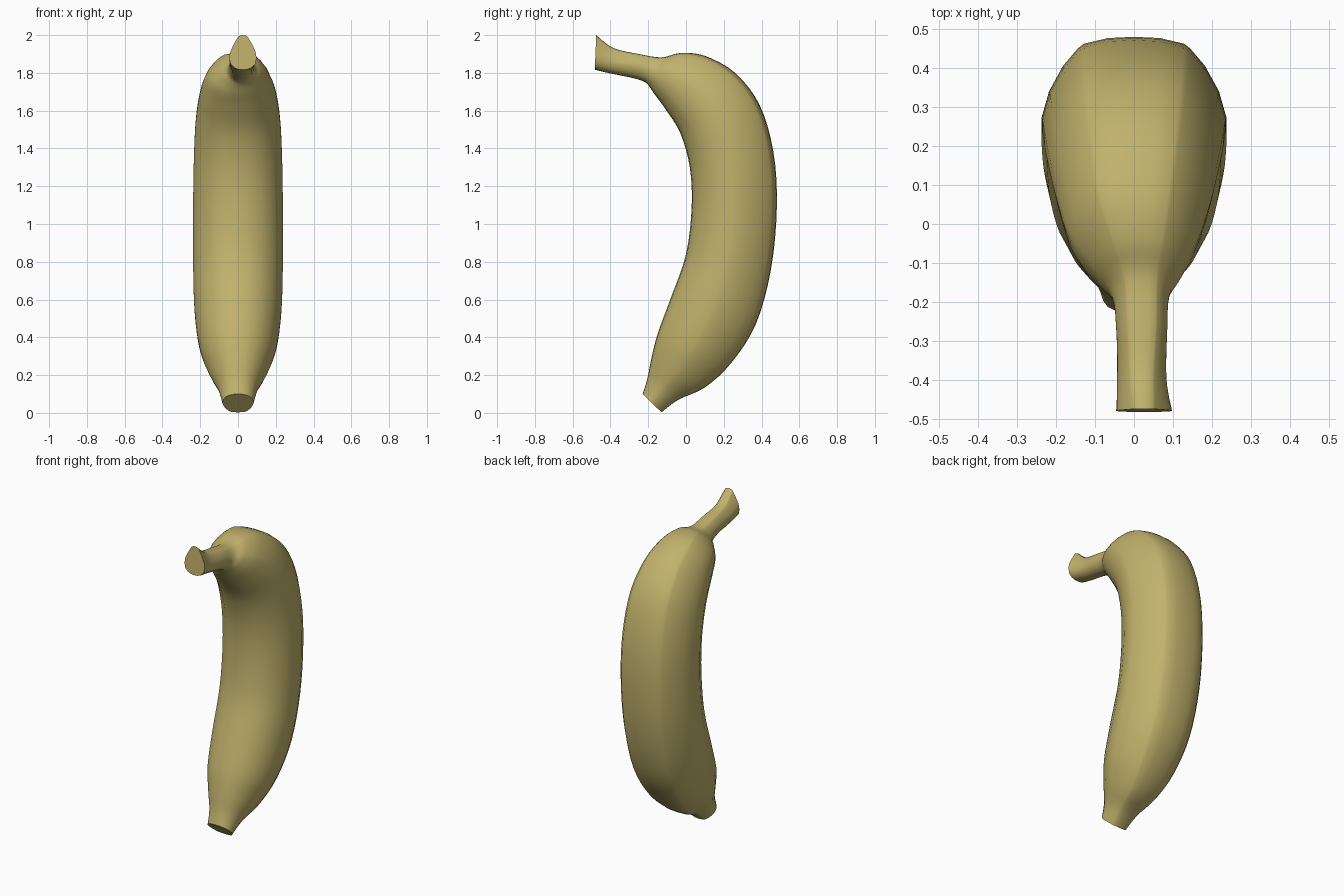
import bpy, bmesh
from mathutils import Vector

if "Cube" in bpy.data.objects:
    bpy.data.objects.remove(bpy.data.objects["Cube"])

# Side-view sections: inner (y, z), outer (y, z), half width, x centre, taper of the outer side
SECTIONS = [
    (-.23, .10, -.13, .003, .085, 0, .1),
    (-.205, .18, -.04, .07, .105, 0, 0),
    (-.183, .29, .10, .135, .155, 0, 0),
    (-.15, .42, .24, .265, .205, 0, 0),
    (-.08, .61, .37, .47, .232, 0, 0),
    (.0, .84, .45, .76, .24, 0, 0),
    (.03, 1.09, .481, 1.09, .24, 0, 0),
    (.02, 1.30, .463, 1.38, .236, 0, 0),
    (-.03, 1.48, .39, 1.63, .225, 0, 0),
    (-.11, 1.61, .26, 1.80, .20, 0, 0),
    (-.165, 1.685, .10, 1.89, .165, 0, 0),
    (-.20, 1.735, -.03, 1.905, .115, .01, 0),
    (-.23, 1.757, -.13, 1.882, .075, .017, 0),
    (-.30, 1.777, -.25, 1.90, .066, .02, 0),
    (-.40, 1.797, -.385, 1.932, .066, .02, .2),
    (-.483, 1.817, -.475, 2.0, .076, .026, .45),
]

# Half cross-section (width, depth): soft ridges at the back corners and sides
HALF = [(0, 1), (.28, .985), (.54, .92), (.60, .87), (.76, .67), (.91, .38), (.99, .08),
        (.99, -.08), (.93, -.35), (.77, -.66), (.5, -.89), (.24, -.98), (0, -1)]
RING = HALF + [(-w, t) for w, t in HALF[-2:0:-1]]


def spline(a, b, c, d, t):
    return .5 * (2*b + (c-a)*t + (2*a - 5*b + 4*c - d)*t*t + (3*b - a - 3*c + d)*t**3)


# Smoothly interpolated sections
rows = []
last = len(SECTIONS) - 1
STEPS = 4
for i in range(last):
    quad = [SECTIONS[max(0, min(last, i + k))] for k in (-1, 0, 1, 2)]
    for s in range(STEPS):
        rows.append([spline(*vals, s / STEPS) for vals in zip(*quad)])
rows.append(list(SECTIONS[-1]))

# Loft the fruit and its stem as one skin
bm = bmesh.new()
loops = []
for iy, iz, oy, oz, hw, cx, taper in rows:
    inner, outer = Vector((0, iy, iz)), Vector((0, oy, oz))
    mid, half = (inner + outer) / 2, (outer - inner) / 2
    loops.append([bm.verts.new(mid + half * t + Vector((cx + hw * w * (1 - taper * (t + .3) / 1.3), 0, 0)))
                  for w, t in RING])
n = len(RING)
for a, b in zip(loops, loops[1:]):
    for k in range(n):
        bm.faces.new((a[k], a[(k+1) % n], b[(k+1) % n], b[k]))
bm.faces.new(loops[0])
bm.faces.new(loops[-1])
bmesh.ops.recalc_face_normals(bm, faces=bm.faces)

mesh = bpy.data.meshes.new("banana")
bm.to_mesh(mesh)
bm.free()
banana = bpy.data.objects.new("banana", mesh)
bpy.context.collection.objects.link(banana)

# Single dull yellow colour
mat = bpy.data.materials.new("dull yellow")
mat.diffuse_color = (.53, .445, .15, 1)
mat.use_nodes = True
mat.node_tree.nodes["Principled BSDF"].inputs["Base Color"].default_value = mat.diffuse_color
mesh.materials.append(mat)

bpy.context.view_layer.objects.active = banana
banana.select_set(True)
bpy.ops.object.shade_smooth_by_angle(angle=.7)
